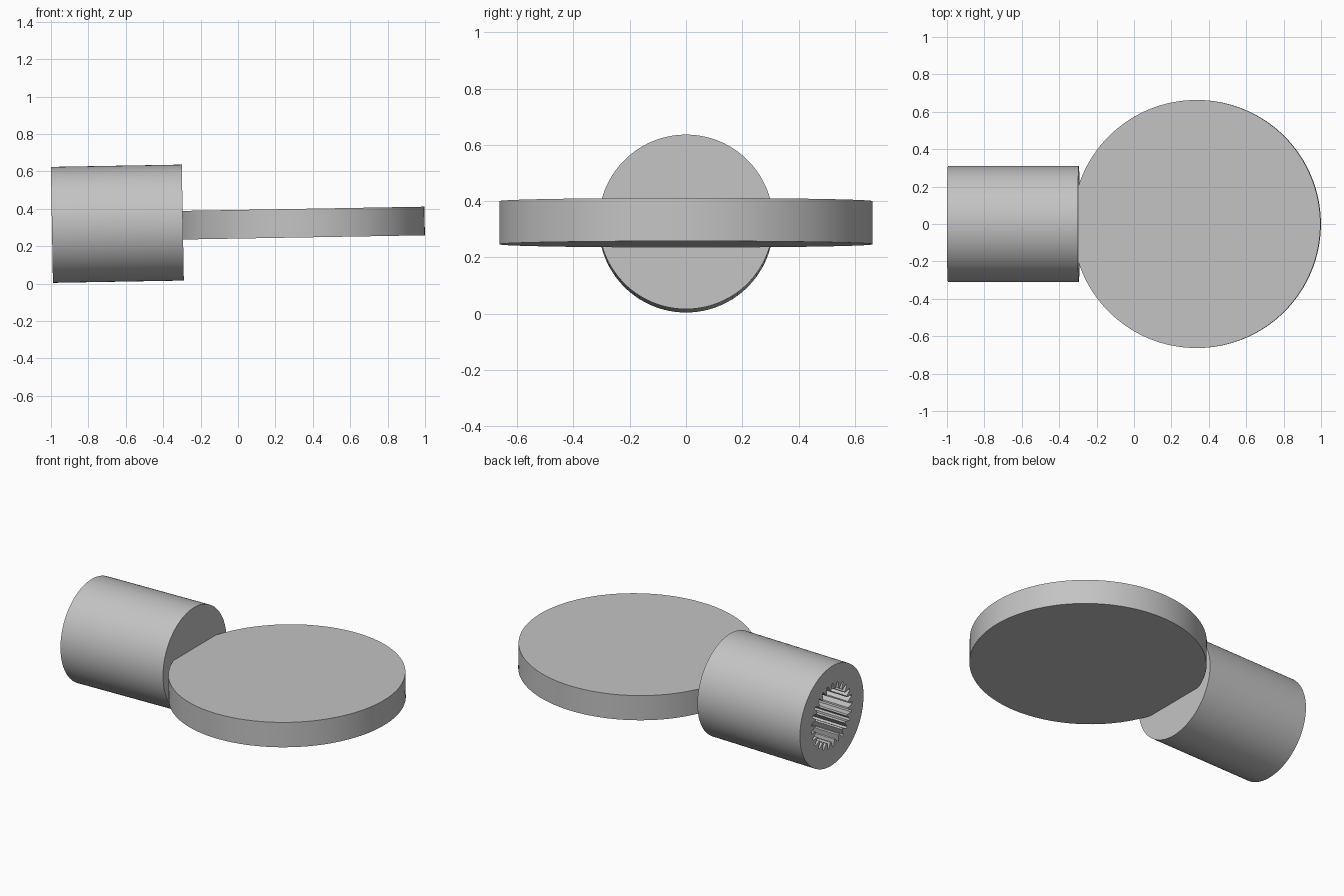
import bpy, bmesh, math
from mathutils import Matrix

cube = bpy.data.objects.get("Cube")
if cube:
    bpy.data.objects.remove(cube, do_unlink=True)

TEETH = 25
TILT = Matrix.Rotation(math.radians(-1), 4, 'Y')   # whole part leans up towards +x

grey = bpy.data.materials.new("plain grey")
grey.use_nodes = True
colour = (0.55, 0.55, 0.55, 1)
grey.diffuse_color = colour
grey.node_tree.nodes["Principled BSDF"].inputs["Base Color"].default_value = colour


def ring_solid(name, rings, count, location, turn):
    """Skin a solid through rings of (radius function, height); cap both ends."""
    bm = bmesh.new()
    loops = []
    for radius, height in rings:
        loop = []
        for i in range(count):
            a = math.tau * i / count
            r = radius(i)
            loop.append(bm.verts.new((r * math.cos(a), r * math.sin(a), height)))
        loops.append(loop)
    for low, high in zip(loops, loops[1:]):
        for i in range(count):
            j = (i + 1) % count
            bm.faces.new((low[i], low[j], high[j], high[i]))
    bm.faces.new(loops[0])
    bm.faces.new(loops[-1])
    bmesh.ops.recalc_face_normals(bm, faces=bm.faces)
    mesh = bpy.data.meshes.new(name)
    bm.to_mesh(mesh)
    bm.free()
    mesh.materials.append(grey)
    obj = bpy.data.objects.new(name, mesh)
    obj.matrix_world = Matrix.Translation(location) @ TILT @ turn
    bpy.context.collection.objects.link(obj)
    bpy.ops.object.select_all(action='DESELECT')
    obj.select_set(True)
    bpy.context.view_layer.objects.active = obj
    bpy.ops.object.shade_smooth_by_angle(angle=math.radians(25))
    return obj


def hub_wall(i):
    return 0.31


def spline_wall(i):
    return 0.16 if i % 4 < 2 else 0.198


def disc_wall(i):
    return 0.663


# Hub: solid front face, toothed blind bore opening at the -x end
ring_solid("splined_hub",
           [(hub_wall, 0.35), (hub_wall, -0.35), (spline_wall, -0.35), (spline_wall, 0.25)],
           TEETH * 4, (-0.645, 0, 0.3205), Matrix.Rotation(math.pi / 2, 4, 'Y'))

# Flat round disc, its rim set slightly into the hub face
ring_solid("round_disc", [(disc_wall, -0.0765), (disc_wall, 0.0765)],
           128, (0.335, 0, 0.3235), Matrix.Identity(4))
